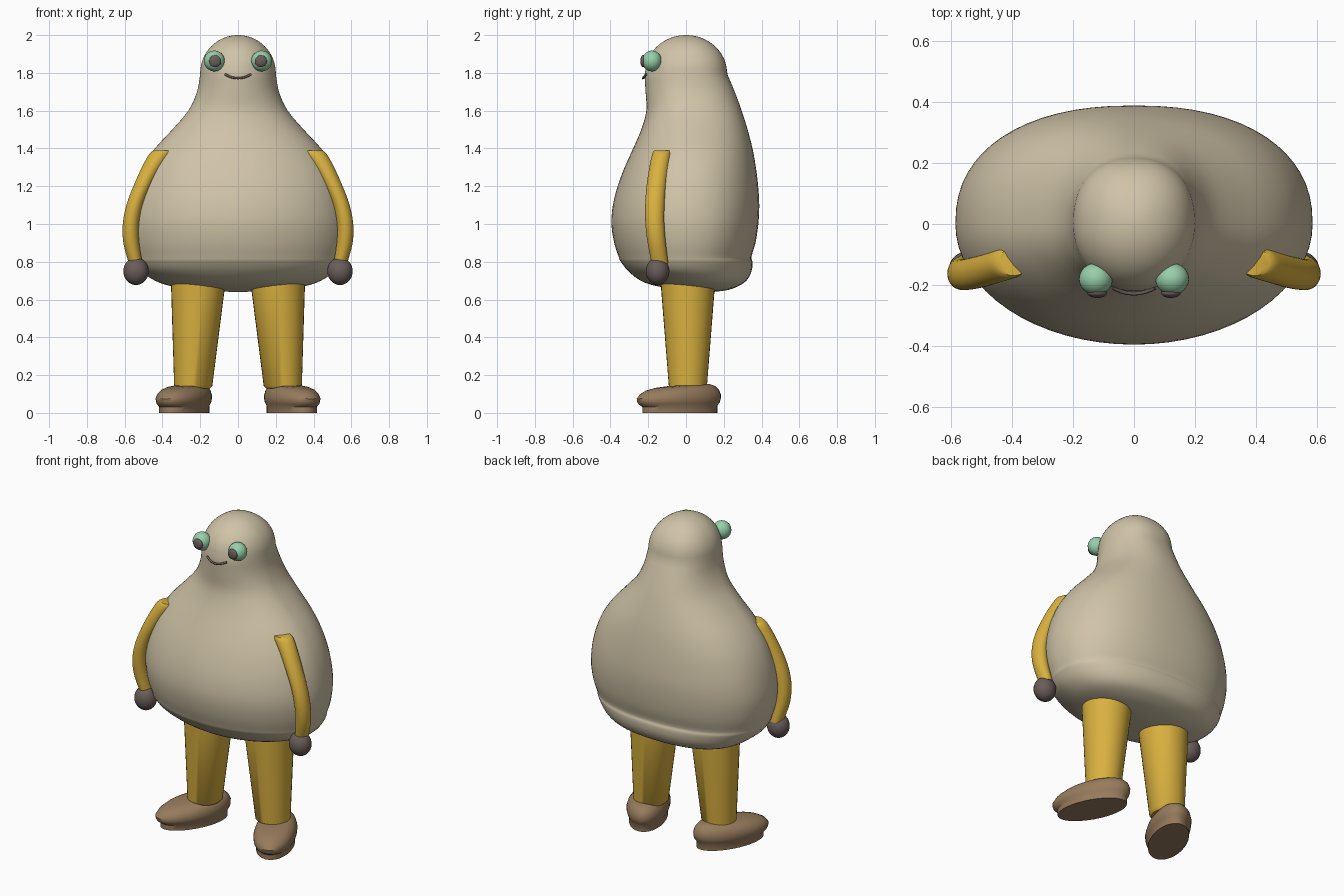
import bpy
import bmesh
from math import sin, cos, pi, radians
from mathutils import Vector, Matrix

if "Cube" in bpy.data.objects:
    bpy.data.objects.remove(bpy.data.objects["Cube"])


def make_material(name, rgb):
    mat = bpy.data.materials.new(name)
    mat.use_nodes = True
    color = (*rgb, 1)
    mat.diffuse_color = color
    mat.node_tree.nodes["Principled BSDF"].inputs["Base Color"].default_value = color
    return mat


cream = make_material("cream skin", (.63, .55, .39))
mustard = make_material("mustard cloth", (.70, .44, .05))
mint = make_material("mint eye", (.31, .63, .40))
charcoal = make_material("charcoal brown", (.14, .11, .10))
leather = make_material("shoe brown", (.31, .20, .11))
parts = []


def add_object(name, bm, mat):
    bmesh.ops.recalc_face_normals(bm, faces=bm.faces)
    mesh = bpy.data.meshes.new(name)
    bm.to_mesh(mesh)
    bm.free()
    mesh.materials.append(mat)
    obj = bpy.data.objects.new(name, mesh)
    bpy.context.collection.objects.link(obj)
    parts.append(obj)
    return obj


def spline(rows, steps):
    """Smooth Catmull-Rom run through rows of equal length."""
    rows = [Vector(r) for r in rows]
    out = []
    for i in range(len(rows) - 1):
        a, b = rows[i], rows[i + 1]
        before = rows[i - 1] if i else a * 2 - b
        after = rows[i + 2] if i + 2 < len(rows) else b * 2 - a
        for k in range(steps):
            t = k / steps
            out.append((a * 2 + (b - before) * t
                        + (before * 2 - a * 5 + b * 4 - after) * t ** 2
                        + (a * 3 - before - b * 3 + after) * t ** 3) / 2)
    return out + [rows[-1]]


def power(value, n):
    return (1 if value >= 0 else -1) * abs(value) ** (2 / n)


def loft(name, rings, mat, sides=32, back_power=2.0, matrix=None, tilt=0):
    """Skin level rings given as z, centre x, centre y, half width, front, back."""
    bm = bmesh.new()
    loops = []
    for z, cx, cy, rx, front, back in rings:
        loop = []
        for i in range(sides):
            c, s = cos(2 * pi * i / sides), sin(2 * pi * i / sides)
            n = back_power if s > 0 else 2
            y = cy + power(s, n) * (back if s > 0 else front)
            loop.append(bm.verts.new((cx + power(c, n) * rx, y, z + tilt * y * z)))
        loops.append(loop)
    for low, high in zip(loops, loops[1:]):
        for i in range(sides):
            j = (i + 1) % sides
            bm.faces.new((low[i], low[j], high[j], high[i]))
    bm.faces.new(loops[0])
    bm.faces.new(loops[-1])
    if matrix:
        bm.transform(matrix)
    return add_object(name, bm, mat)


def ellipsoid(name, center, radii, mat):
    bm = bmesh.new()
    bmesh.ops.create_uvsphere(bm, u_segments=32, v_segments=16, radius=1)
    bm.transform(Matrix.Translation(center) @ Matrix.Diagonal((*radii, 1)))
    return add_object(name, bm, mat)


# Body and head: height, half width, front y, back y
profile = [
    (.64, .02, .10, .14), (.65, .22, 0, .22), (.67, .35, -.15, .275),
    (.70, .44, -.24, .32), (.75, .51, -.305, .347), (.80, .545, -.345, .352),
    (.825, .553, -.356, .346), (.9, .574, -.38, .368), (1.0, .585, -.395, .383),
    (1.1, .575, -.387, .388), (1.2, .55, -.362, .382), (1.3, .508, -.325, .37),
    (1.4, .44, -.28, .352), (1.5, .348, -.237, .326), (1.6, .263, -.21, .295),
    (1.7, .217, -.214, .258), (1.79, .201, -.22, .22)]
body_rings = []
for z, width, front, back in spline(profile, 3):
    middle = max(0, .76 - z)
    body_rings.append((z, 0, middle, width, middle - front, back - middle))
for k in range(1, 17):
    a = pi / 2 * k / 16
    r = max(cos(a), .01)
    body_rings.append((1.8 + .2 * sin(a), 0, 0, .2 * r, .215 * r, .217 * r))
loft("body", body_rings, cream, sides=64, back_power=2.3)

# Smile
curve = bpy.data.curves.new("smile", "CURVE")
curve.dimensions = "3D"
curve.bevel_depth = .006
curve.bevel_resolution = 3
curve.use_fill_caps = True
line = curve.splines.new("POLY")
line.points.add(12)
for i, point in enumerate(line.points):
    t = i / 6 - 1
    point.co = (.068 * t, -.228 + .018 * t * t, 1.772 + .02 * t * t, 1)
smile = bpy.data.objects.new("smile", curve)
bpy.context.collection.objects.link(smile)
curve.materials.append(charcoal)
bpy.ops.object.select_all(action="DESELECT")
smile.select_set(True)
bpy.context.view_layer.objects.active = smile
bpy.ops.object.convert(target="MESH")
parts.append(bpy.context.view_layer.objects.active)

for side, label in ((1, "left"), (-1, "right")):
    # Eye and pupil
    ellipsoid(label + "_eye", (side * .125, -.18, 1.863), (.055, .052, .055), mint)
    ellipsoid(label + "_pupil", (side * .121, -.226, 1.862), (.032, .016, .032), charcoal)

    # Arm: height, x, y, half width, half depth
    arm = [(.79, .542, -.138, .036, .044), (.9, .565, -.155, .042, .048),
           (1.0, .567, -.165, .043, .05), (1.1, .547, -.165, .044, .051),
           (1.2, .507, -.157, .047, .052), (1.3, .456, -.142, .053, .052),
           (1.37, .41, -.128, .06, .051), (1.39, .395, -.125, .05, .044)]
    loft(label + "_arm", [(z, side * x, y, rx, ry, ry)
                          for z, x, y, rx, ry in spline(arm, 3)], mustard)
    ellipsoid(label + "_hand", (side * .54, -.15, .75), (.067, .062, .073), charcoal)

    # Trouser leg
    leg = [(.13, .237, .01, .088), (.143, .237, .01, .101),
           (.66, .212, .01, .142), (.74, .208, .01, .146)]
    loft(label + "_leg", [(z, side * x, y, r, r, r) for z, x, y, r in leg], mustard)

    # Shoe with a narrower sole, toes turned out
    shoe = [(0, .9), (.035, .9), (.05, .97), (.065, 1), (.085, 1.01),
            (.11, .95), (.13, .83), (.141, .65), (.146, .4)]
    place = (Matrix.Translation((side * .286, -.035, 0))
             @ Matrix.Rotation(radians(side * 25), 4, "Z"))
    loft(label + "_shoe", [(z, 0, .05 * (1 - s), .12 * s, .24 * s, .235 * s)
                           for z, s in shoe], leather, matrix=place, tilt=.5)

# Smooth shading with kept edges
bpy.ops.object.select_all(action="DESELECT")
for obj in parts:
    obj.select_set(True)
bpy.context.view_layer.objects.active = parts[0]
bpy.ops.object.shade_smooth_by_angle(angle=radians(40))
